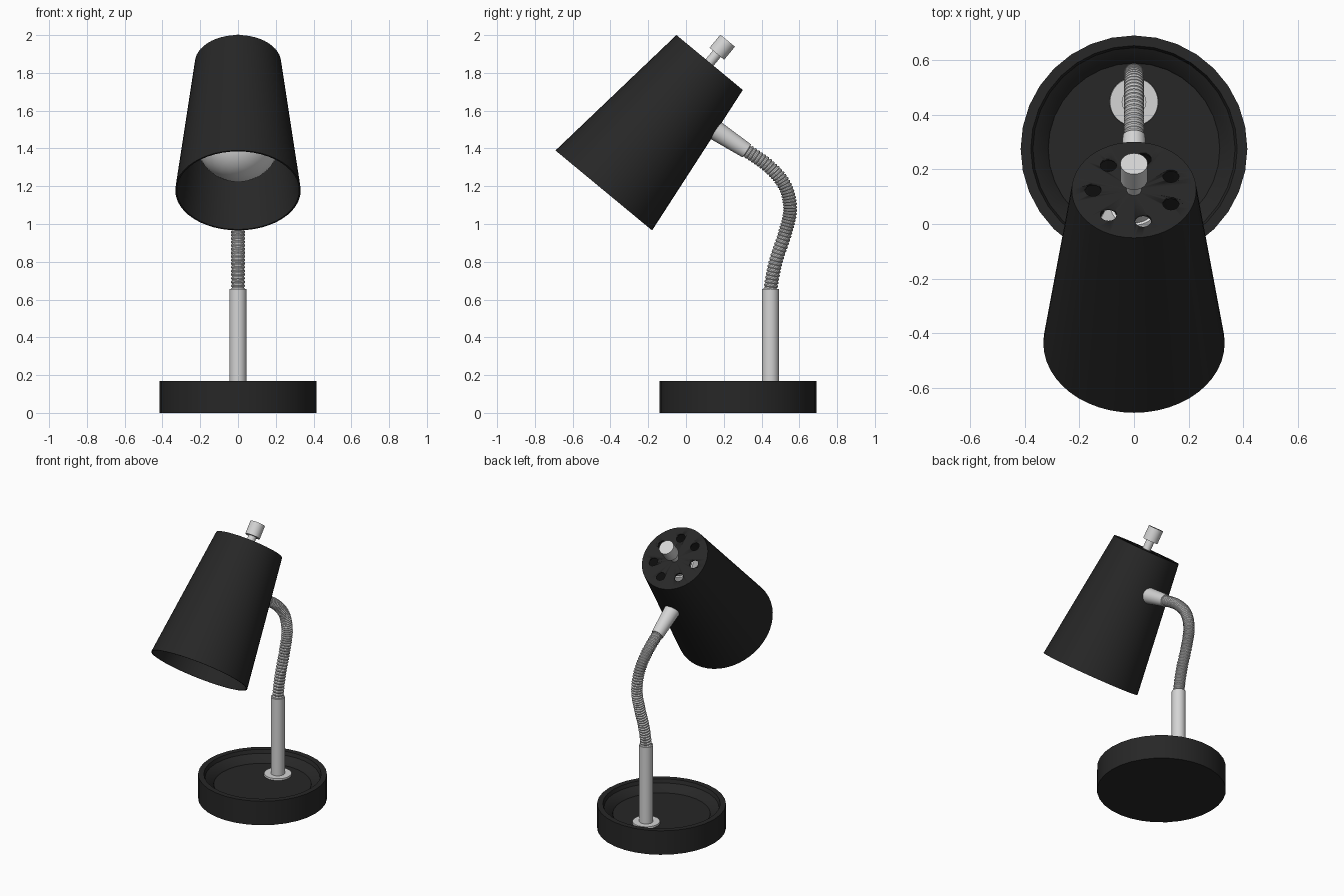
import bpy, bmesh, math
from mathutils import Vector, Matrix

if "Cube" in bpy.data.objects:
    bpy.data.objects.remove(bpy.data.objects["Cube"])


def material(name, rgb):
    m = bpy.data.materials.new(name)
    m.diffuse_color = (*rgb, 1)
    m.use_nodes = True
    m.node_tree.nodes["Principled BSDF"].inputs["Base Color"].default_value = m.diffuse_color
    return m


BLACK = material("matte black", (0.02, 0.02, 0.02))
METAL = material("light metal", (0.66, 0.66, 0.66))
WHITE = material("bulb white", (0.85, 0.85, 0.85))


def finish(name, bm, mat, matrix=Matrix()):
    bmesh.ops.recalc_face_normals(bm, faces=bm.faces)
    me = bpy.data.meshes.new(name)
    bm.to_mesh(me)
    bm.free()
    ob = bpy.data.objects.new(name, me)
    bpy.context.collection.objects.link(ob)
    me.materials.append(mat)
    ob.matrix_world = matrix
    bpy.ops.object.select_all(action='DESELECT')
    ob.select_set(True)
    bpy.context.view_layer.objects.active = ob
    bpy.ops.object.shade_smooth_by_angle(angle=math.radians(32))
    return ob


def skin(bm, rings):
    """Bridge rings of points; a ring of one point closes to a tip."""
    vs = [[bm.verts.new(p) for p in r] for r in rings]
    for a, b in zip(vs, vs[1:]):
        n = max(len(a), len(b))
        for i in range(n):
            j = (i + 1) % n
            if len(a) == 1:
                bm.faces.new((a[0], b[i], b[j]))
            elif len(b) == 1:
                bm.faces.new((a[i], b[0], a[j]))
            else:
                bm.faces.new((a[i], a[j], b[j], b[i]))


def lathe(name, profile, mat, matrix=Matrix(), sides=32):
    bm = bmesh.new()
    rings = []
    for r, z in profile:
        n = sides if r > 0 else 1
        rings.append([(r * math.cos(2 * math.pi * i / n), r * math.sin(2 * math.pi * i / n), z)
                      for i in range(n)])
    skin(bm, rings)
    return finish(name, bm, mat, matrix)


def cylinder(r0, r1, z0, z1):
    return [(0, z0), (r0, z0), (r1, z1), (0, z1)]


# Dished base
lathe("base", [(0, 0), (.415, 0), (.415, .17), (.378, .17), (.37, .145), (.318, .108),
               (.314, .1), (0, .1)], BLACK, Matrix.Translation((0, .275, 0)))

# Upright post with its flange
post_at = Matrix.Translation((0, .447, 0))
lathe("post_flange", cylinder(.09, .088, .095, .112), METAL, post_at)
lathe("post", cylinder(.045, .045, .1, .655), METAL, post_at)

# Ribbed flexible neck, swept along a smooth path in the y-z plane
pts = [Vector((0, y, z)) for y, z in
       [(.445, .5), (.447, .645), (.475, .8), (.524, .95), (.551, 1.08), (.522, 1.205),
        (.435, 1.308), (.31, 1.395), (.18, 1.48)]]
path = []
for a, b, c, d in zip(pts, pts[1:], pts[2:], pts[3:]):
    for k in range(24):
        t = k / 24
        path.append(.5 * (2 * b + (c - a) * t + (2 * a - 5 * b + 4 * c - d) * t * t
                          + (3 * b - a - 3 * c + d) * t ** 3))
path.append(pts[-2])
rings = []
for i, p in enumerate(path):
    tan = (path[min(i + 1, len(path) - 1)] - path[max(i - 1, 0)]).normalized()
    side = Vector((1, 0, 0)).cross(tan)
    r = .031 if i % 3 == 0 else .037
    rings.append([p + r * (math.cos(w) * Vector((1, 0, 0)) + math.sin(w) * side)
                  for w in (2 * math.pi * k / 20 for k in range(20))])
bm = bmesh.new()
skin(bm, [[path[0]]] + rings + [[path[-1]]])
finish("flexible_neck", bm, METAL)

# Tapered joint between neck and shade
start, end = Vector((0, .15, 1.5)), Vector((0, .322, 1.387))
turn = (end - start).to_track_quat('Z', 'Y').to_matrix().to_4x4()
lathe("shade_joint", cylinder(.053, .041, 0, (end - start).length), METAL,
      Matrix.Translation(start) @ turn)

# Head frame: origin at the centre of the shade top, z along the shade axis
head = Matrix.Translation((0, .125, 1.855)) @ Matrix.Rotation(math.radians(-39.6), 4, 'X')

# Hollow shade with a ring of vent holes
shade = lathe("shade", [(0, 0), (.228, 0), (.332, -.879), (.324, -.879), (.219, -.01), (0, -.01)],
              BLACK, head, 48)
bm = bmesh.new()
for k in range(7):
    a = math.pi + 2 * math.pi * k / 7
    bmesh.ops.create_cone(bm, cap_ends=True, segments=16, radius1=.03, radius2=.03, depth=.06,
                          matrix=Matrix.Translation((.15 * math.cos(a), .15 * math.sin(a), 0)))
cutter = finish("vent_cutter", bm, BLACK, head)
cutter.hide_render = True
cut = shade.modifiers.new("vents", 'BOOLEAN')
cut.operation, cut.object, cut.solver = 'DIFFERENCE', cutter, 'EXACT'
bpy.context.view_layer.objects.active = shade
bpy.ops.object.modifier_apply(modifier=cut.name)
bpy.data.objects.remove(cutter)

# Knob on top of the shade
lathe("knob", [(0, -.02), (.027, -.02), (.027, .06), (.05, .06), (.05, .15), (0, .15)], METAL, head)

# Socket and bulb inside the shade
lathe("socket", cylinder(.075, .075, -.12, -.008), METAL, head)
R, C = .225, -.53
bulb = [(0, -.1), (.085, -.1), (.115, -.17), (.15, -.27), (.19, -.38)]
bulb += [(R * math.cos(a), C + R * math.sin(a))
         for a in (math.radians(25 - 11.5 * k) for k in range(10))] + [(0, C - R)]
lathe("bulb", bulb, WHITE, head)
